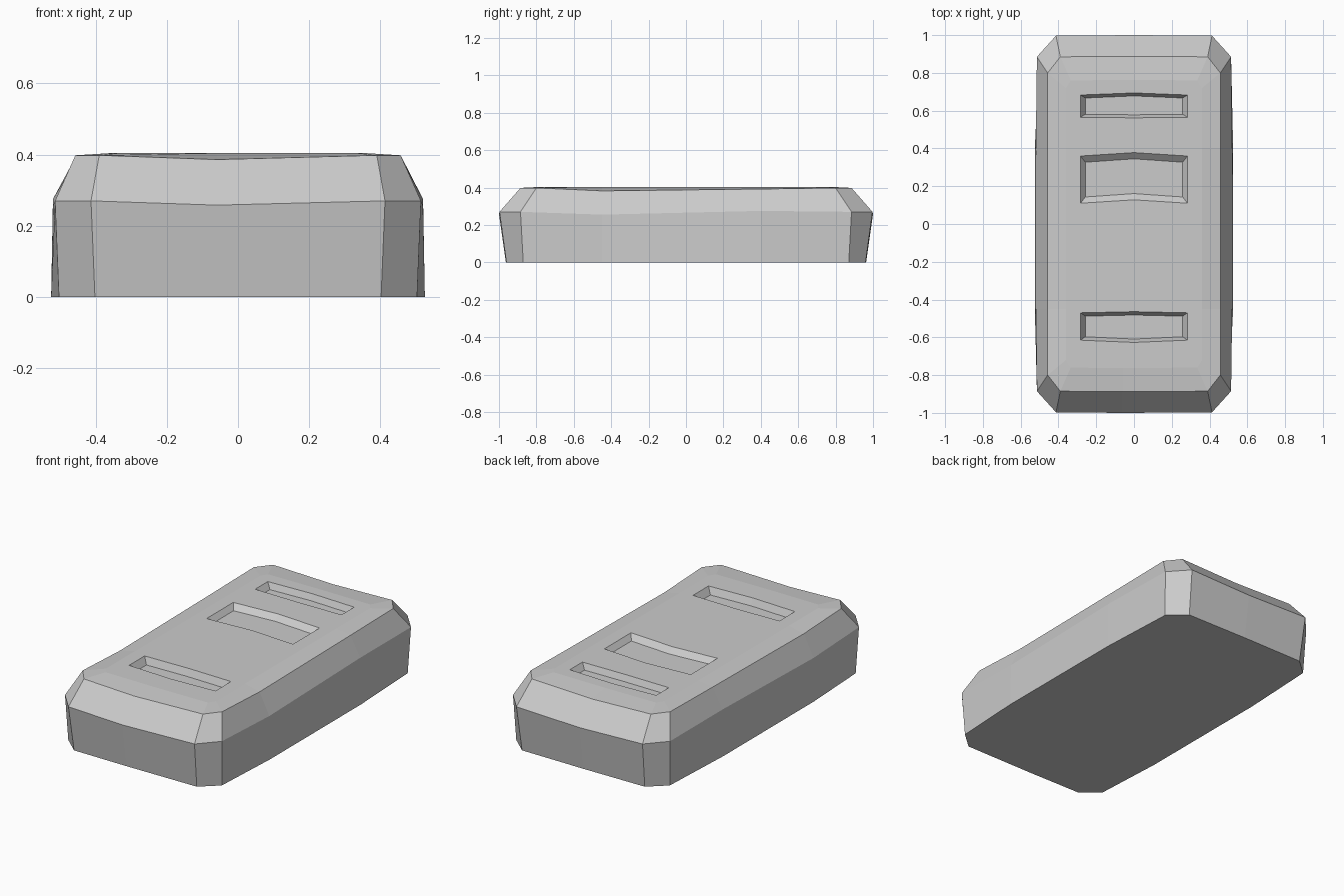
import bpy
import bmesh

if "Cube" in bpy.data.objects:
    bpy.data.objects.remove(bpy.data.objects["Cube"])


def make_object(name, rings):
    """Closed solid from stacked rings of equal point count."""
    bm = bmesh.new()
    loops = [[bm.verts.new(p) for p in ring] for ring in rings]
    n = len(loops[0])
    for a, b in zip(loops, loops[1:]):
        for i in range(n):
            j = (i + 1) % n
            bm.faces.new((a[i], a[j], b[j], b[i]))
    bm.faces.new(loops[0][::-1])
    bm.faces.new(loops[-1])
    bmesh.ops.recalc_face_normals(bm, faces=bm.faces)
    mesh = bpy.data.meshes.new(name)
    bm.to_mesh(mesh)
    bm.free()
    obj = bpy.data.objects.new(name, mesh)
    bpy.context.collection.objects.link(obj)
    return obj


def body_ring(end_x, end_y, side_x, side_y, bulge, z, end_dip=0, front_dip=0, back_dip=0):
    """Long rectangle with cut corners and slightly bent sides."""
    m = side_x + bulge
    return [
        (-0.06, -end_y - 0.003, z - end_dip),
        (end_x, -end_y, z), (side_x, -side_y, z),
        (m, -0.45, z - front_dip), (m, 0.4, z - back_dip),
        (side_x, side_y, z), (end_x, end_y, z),
        (0.0, end_y + 0.003, z - end_dip),
        (-end_x, end_y, z), (-side_x, side_y, z),
        (-m, 0.4, z - back_dip), (-m, -0.45, z - front_dip),
        (-side_x, -side_y, z), (-end_x, -end_y, z),
    ]


# Main body: base, shoulder, top edge, flat centre
body = make_object("body", [
    body_ring(0.402, 0.96, 0.503, 0.87, 0.022, 0.0),
    body_ring(0.413, 0.997, 0.514, 0.885, 0.006, 0.27, 0.012, 0.015, -0.005),
    body_ring(0.39, 0.885, 0.457, 0.80, 0.0, 0.398, 0.012, 0.016, 0.006),
    body_ring(0.335, 0.76, 0.36, 0.72, 0.0, 0.404),
])

TOP = 0.404


def recess_ring(y0, y1, arch, inset_x, inset_y, z, half=0.283):
    x = half - inset_x
    a, b = y0 + inset_y, y1 - inset_y
    return [(-x, a, z), (0, a + arch[0], z), (x, a, z),
            (x, b, z), (0, b + arch[1], z), (-x, b, z)]


# Recesses: front y, back y, arch of each edge, wall insets, depth
recesses = [
    (-0.615, -0.47, (-0.012, 0.006), 0.025, 0.018, 0.04),
    (0.11, 0.36, (0.018, 0.018), 0.025, 0.033, 0.03),
    (0.565, 0.683, (-0.003, 0.011), 0.025, 0.016, 0.035),
]
for y0, y1, arch, ix, iy, depth in recesses:
    cutter = make_object("recess_cutter", [
        recess_ring(y0, y1, arch, ix, iy, TOP - depth),
        recess_ring(y0, y1, arch, -ix, -iy, TOP + depth),
    ])
    mod = body.modifiers.new("recess", 'BOOLEAN')
    mod.operation = 'DIFFERENCE'
    mod.solver = 'EXACT'
    mod.object = cutter
    bpy.context.view_layer.objects.active = body
    bpy.ops.object.modifier_apply(modifier=mod.name)
    bpy.data.objects.remove(cutter)
